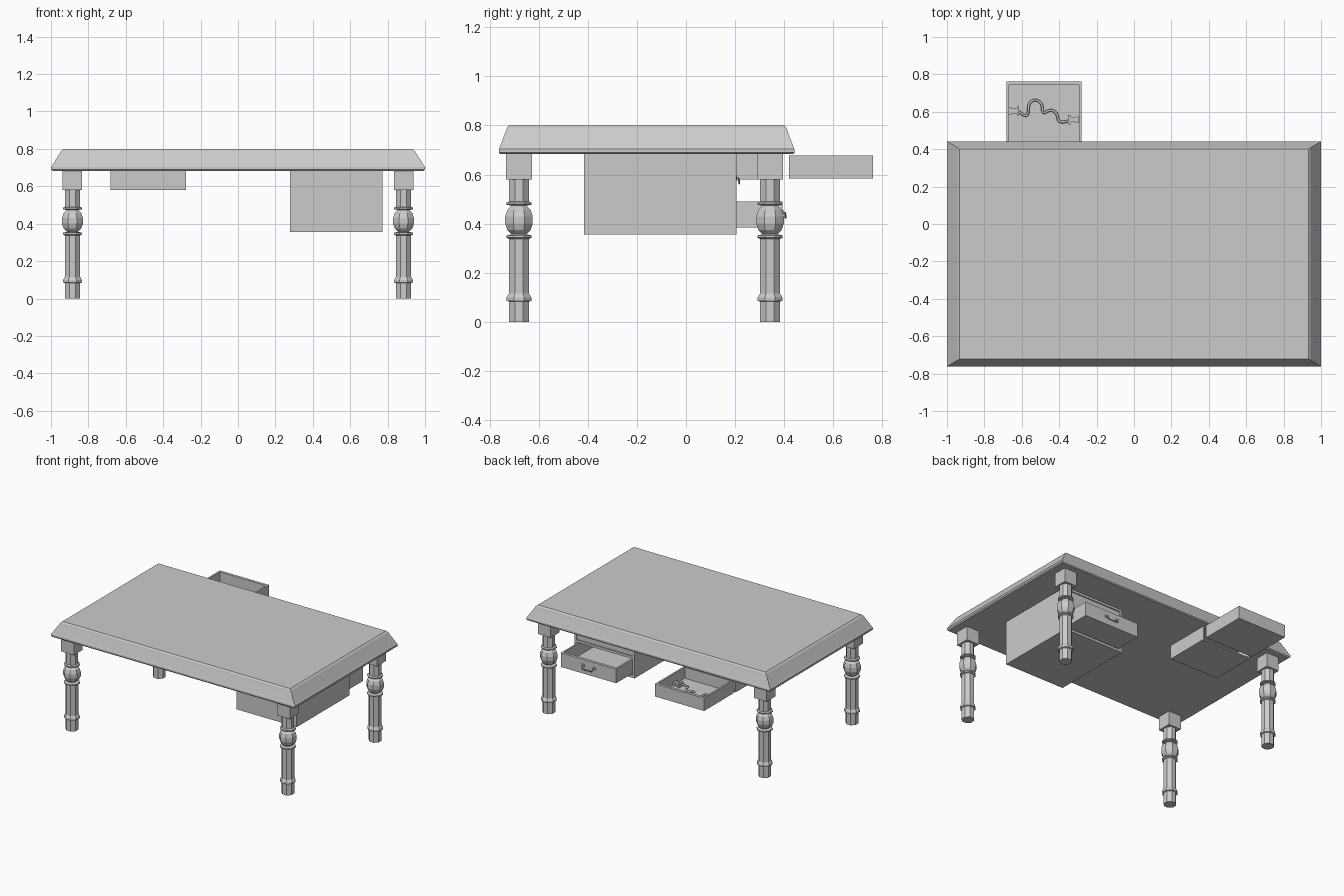
import bpy, bmesh, math
from mathutils import Matrix, Vector

if "Cube" in bpy.data.objects:
    bpy.data.objects.remove(bpy.data.objects["Cube"])


def finish(name, bm):
    bmesh.ops.recalc_face_normals(bm, faces=bm.faces[:])
    me = bpy.data.meshes.new(name)
    bm.to_mesh(me)
    bm.free()
    ob = bpy.data.objects.new(name, me)
    bpy.context.collection.objects.link(ob)
    return ob


def add_box(bm, x0, x1, y0, y1, z0, z1):
    mid = Vector(((x0 + x1) / 2, (y0 + y1) / 2, (z0 + z1) / 2))
    m = Matrix.Translation(mid) @ Matrix.Diagonal((x1 - x0, y1 - y0, z1 - z0, 1))
    bmesh.ops.create_cube(bm, size=1, matrix=m)


def boxes(name, *dims):
    bm = bmesh.new()
    for d in dims:
        add_box(bm, *d)
    return finish(name, bm)


def loft(bm, rings):
    """Skin equal-length point rings and cap both ends."""
    rows = [[bm.verts.new(p) for p in r] for r in rings]
    n = len(rows[0])
    for a, b in zip(rows, rows[1:]):
        for i in range(n):
            bm.faces.new((a[i], a[(i + 1) % n], b[(i + 1) % n], b[i]))
    bm.faces.new(rows[0][::-1])
    bm.faces.new(rows[-1])


def drawer(name, x0, x1, y0, y1, z0, z1, t=0.013, front=0.02):
    """Open-topped tray whose front panel faces +y."""
    return boxes(name,
                 (x0, x1, y1 - front, y1, z0, z1),
                 (x0, x0 + t, y0, y1 - front, z0, z1),
                 (x1 - t, x1, y0, y1 - front, z0, z1),
                 (x0 + t, x1 - t, y0, y0 + t, z0, z1),
                 (x0 + t, x1 - t, y0 + t, y1 - front, z0, z0 + t))


def case(name, x0, x1, y0, y1, z0, z1, t, shelves=()):
    """Box open on the +y side, with optional shelves."""
    parts = [(x0, x0 + t, y0, y1, z0, z1), (x1 - t, x1, y0, y1, z0, z1),
             (x0 + t, x1 - t, y0, y0 + t, z0, z1),
             (x0 + t, x1 - t, y0 + t, y1, z0, z0 + t),
             (x0 + t, x1 - t, y0 + t, y1, z1 - t, z1)]
    parts += [(x0 + t, x1 - t, y0 + t, y1, a, b) for a, b in shelves]
    return boxes(name, *parts)


def tube(name, pts, r, kind='NURBS'):
    cu = bpy.data.curves.new(name, 'CURVE')
    cu.dimensions = '3D'
    cu.bevel_depth = r
    cu.bevel_resolution = 1
    cu.use_fill_caps = True
    sp = cu.splines.new(kind)
    sp.points.add(len(pts) - 1)
    for p, co in zip(sp.points, pts):
        p.co = (*co, 1)
    if kind == 'NURBS':
        sp.order_u = 3
        sp.use_endpoint_u = True
        sp.resolution_u = 4
    ob = bpy.data.objects.new(name, cu)
    bpy.context.collection.objects.link(ob)
    return ob


# Table top with a sloping moulded edge: (x inset, y inset, z)
bm = bmesh.new()
edge = [(.008, .006, .683), (0, 0, .690), (0, 0, .703), (.008, .005, .714),
        (.046, .028, .775), (.055, .033, .790), (.067, .041, .800)]
loft(bm, [[(sx * (1 - ix), -.16 + sy * (.602 - iy), z)
           for sx, sy in ((-1, -1), (1, -1), (1, 1), (-1, 1))] for ix, iy, z in edge])
finish("table_top", bm)

# Turned eight-sided legs: (radius, z)
SIDES = 8
K = 1 / math.cos(math.pi / SIDES)
profile = [(.041, 0), (.041, .082), (.050, .086), (.050, .100), (.041, .115),
           (.041, .338), (.051, .343), (.051, .352), (.030, .357),
           (.047, .374), (.056, .400), (.056, .430), (.047, .456), (.030, .473),
           (.051, .477), (.051, .485), (.040, .490), (.040, .585)]
for side, x in (("left", -.885), ("right", .885)):
    for end, y in (("front", -.68), ("back", .342)):
        bm = bmesh.new()
        loft(bm, [[(x + r * K * math.cos(math.tau * (i + .5) / SIDES),
                    y + r * K * math.sin(math.tau * (i + .5) / SIDES), z)
                   for i in range(SIDES)] for r, z in profile])
        add_box(bm, x - .052, x + .052, y - .052, y + .052, .58, .685)
        finish(f"{end}_{side}_leg", bm)

# Cabinet with a closed upper drawer and an open lower drawer
case("cabinet", .278, .772, -.415, .205, .355, .685, .018,
     shelves=[(.495, .513)])
drawer("upper_drawer", .298, .752, -.38, .203, .517, .662)
drawer("lower_drawer", .298, .752, -.19, .392, .385, .490)

# Bail handles on the cabinet drawers
for name, y, z in (("upper_handle", .203, .585), ("lower_handle", .392, .445)):
    tube(name, [(.48, y, z), (.48, y + .012, z), (.49, y + .014, z - .022),
                (.56, y + .014, z - .022), (.57, y + .012, z), (.57, y, z)], .004, 'POLY')
    boxes(name + "_plates", *[(x - .011, x + .011, y, y + .004, z - .010, z + .010)
                              for x in (.48, .57)])

# Shallow case with its drawer pulled out
case("shallow_case", -.682, -.278, .052, .392, .580, .685, .010)
drawer("shallow_drawer", -.682, -.280, .42, .762, .583, .678)

# Cable lying in the drawer, with a plug at each end
cz = .608
tube("cable", [(x, y, cz) for x, y in (
    (-.62, .604), (-.60, .585), (-.565, .575), (-.565, .645), (-.53, .668),
    (-.49, .645), (-.49, .585), (-.445, .615), (-.41, .59), (-.405, .545),
    (-.36, .545), (-.345, .555))], .007)
for name, x, y, s in (("left_plug", -.640, .604, -1), ("right_plug", -.326, .558, 1)):
    boxes(name, (x - .020, x + .020, y - .013, y + .013, .596, .620),
          (x - s * .020 - .006, x - s * .020 + .006, y - .025, y + .025, .596, .626),
          (x + s * .022 - .008, x + s * .022 + .008, y - .018, y + .018, .596, .622))
